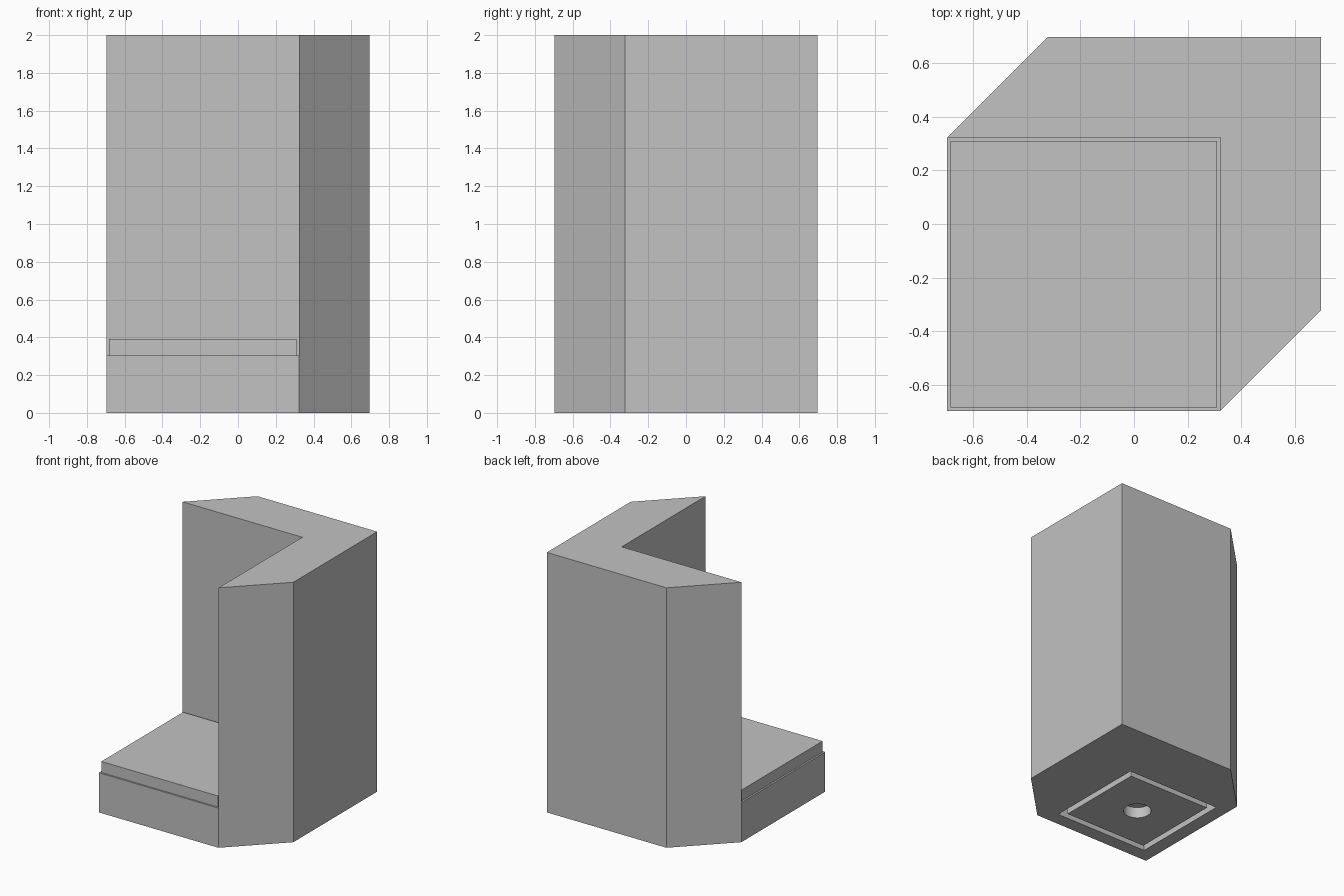
import bpy
import bmesh

cube = bpy.data.objects.get("Cube")
if cube:
    bpy.data.objects.remove(cube, do_unlink=True)

GREY = 0.54
grey = bpy.data.materials.new("plain grey")
grey.use_nodes = True
grey.diffuse_color = (GREY, GREY, GREY, 1)
grey.node_tree.nodes["Principled BSDF"].inputs["Base Color"].default_value = (GREY, GREY, GREY, 1)


def link(name, bm):
    bmesh.ops.recalc_face_normals(bm, faces=bm.faces)
    mesh = bpy.data.meshes.new(name)
    bm.to_mesh(mesh)
    bm.free()
    mesh.materials.append(grey)
    obj = bpy.data.objects.new(name, mesh)
    bpy.context.collection.objects.link(obj)
    return obj


def prism(name, outline, z0, z1):
    """Extrude a flat outline from z0 up to z1."""
    bm = bmesh.new()
    face = bm.faces.new([bm.verts.new((x, y, z0)) for x, y in outline])
    top = bmesh.ops.extrude_face_region(bm, geom=[face])["geom"]
    moved = [v for v in top if isinstance(v, bmesh.types.BMVert)]
    bmesh.ops.translate(bm, verts=moved, vec=(0, 0, z1 - z0))
    return link(name, bm)


def square(lo, hi):
    return [(lo, lo), (hi, lo), (hi, hi), (lo, hi)]


def cut(target, cutter):
    cutter.hide_render = True
    mod = target.modifiers.new("cut", 'BOOLEAN')
    mod.operation = 'DIFFERENCE'
    mod.solver = 'EXACT'
    mod.object = cutter
    bpy.context.view_layer.objects.active = target
    bpy.ops.object.modifier_apply(modifier=mod.name)
    bpy.data.objects.remove(cutter, do_unlink=True)


EDGE, INNER = 0.697, 0.322      # outer reach and inside corner of the walls
FLOOR, DEPTH = 0.305, 0.085     # base height and underside recess depth
MID = (INNER - EDGE) / 2        # centre of the square base

# Corner walls and base: one chamfered column with the front corner cut away
body = prism("corner_walls_and_base",
             [(-EDGE, -EDGE), (INNER, -EDGE), (EDGE, -INNER),
              (EDGE, EDGE), (-INNER, EDGE), (-EDGE, INNER)], 0, 2)
cut(body, prism("space_cutter", square(-1, INNER), FLOOR, 2.2))

# Square recess under the base
cut(body, prism("recess_cutter", square(MID - 0.403, MID + 0.403), -0.1, DEPTH))

# Raised floor plate, a little clear of the walls
prism("floor_plate", square(-EDGE + 0.013, INNER - 0.013), FLOOR, 0.39)

# Underside plug, leaving a groove around it, with a round hole in the middle
plug = prism("underside_plug", square(MID - 0.355, MID + 0.355), 0, DEPTH)
bm = bmesh.new()
bmesh.ops.create_cone(bm, cap_ends=True, segments=48, radius1=0.1, radius2=0.1, depth=0.4)
bmesh.ops.translate(bm, verts=bm.verts, vec=(MID, MID, 0))
cut(plug, link("hole_cutter", bm))
bpy.ops.object.select_all(action='DESELECT')
plug.select_set(True)
bpy.context.view_layer.objects.active = plug
bpy.ops.object.shade_smooth_by_angle()
